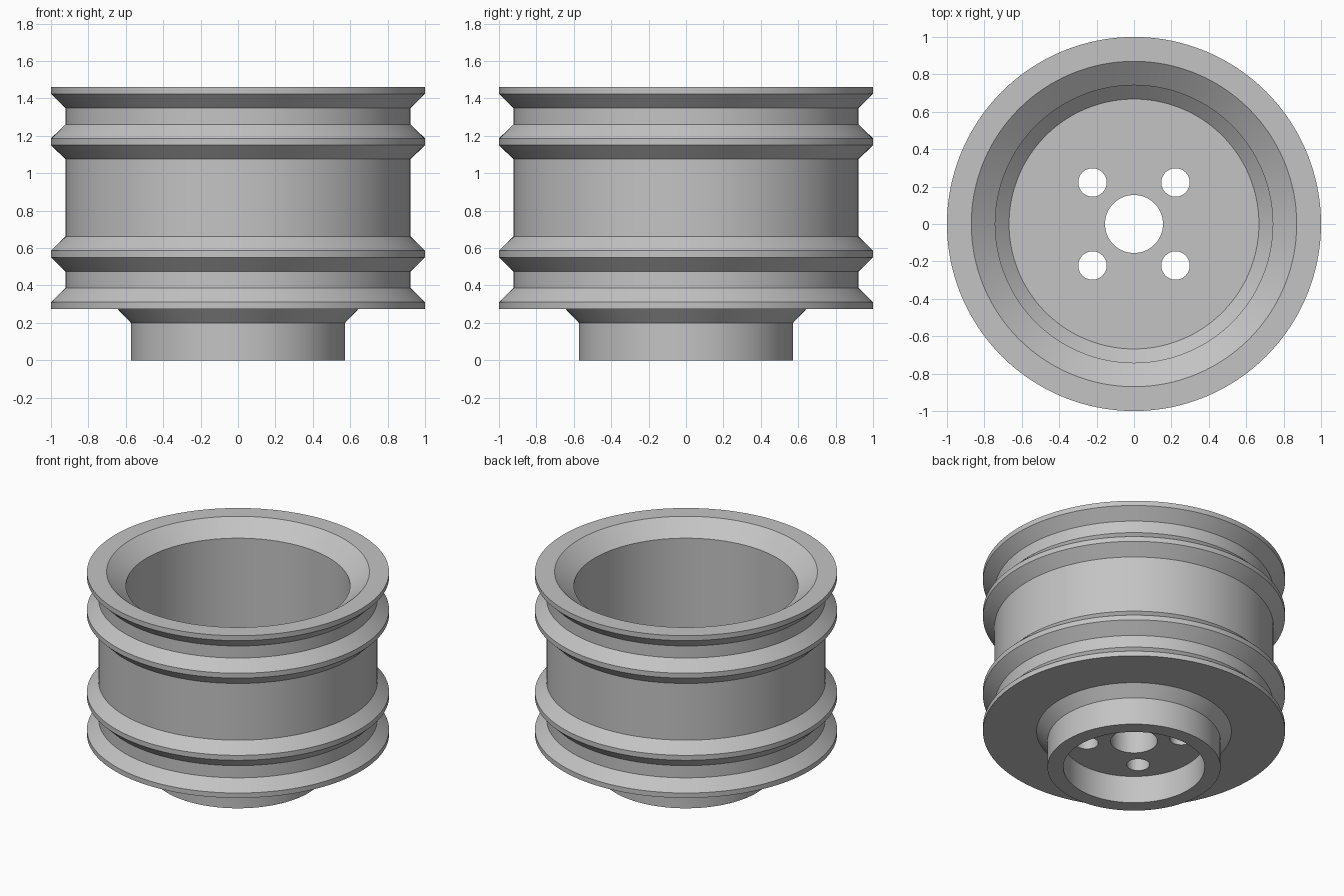
import bpy
import bmesh
import math

cube = bpy.data.objects.get("Cube")
if cube:
    bpy.data.objects.remove(cube, do_unlink=True)

metal = bpy.data.materials.new("satin grey metal")
metal.use_nodes = True
GREY = (0.55, 0.55, 0.55, 1)
metal.diffuse_color = GREY
metal.node_tree.nodes["Principled BSDF"].inputs["Base Color"].default_value = GREY

SEGMENTS = 128
RIM, GROOVE = 1.0, 0.923      # outer radii of flanges and grooves
BEVEL = 0.075                 # height of a sloping flange side
BASE, TOP = 0.275, 1.46       # drum underside and top
EDGE = 0.036                  # flat width of a flange


def lathe(name, profile):
    """Spin a closed (radius, height) outline around the z axis."""
    bm = bmesh.new()
    rings = []
    for i in range(SEGMENTS):
        a = 2 * math.pi * i / SEGMENTS
        rings.append([bm.verts.new((r * math.cos(a), r * math.sin(a), z))
                      for r, z in profile])
    n = len(profile)
    for i in range(SEGMENTS):
        here, there = rings[i], rings[(i + 1) % SEGMENTS]
        for j in range(n):
            k = (j + 1) % n
            bm.faces.new((here[j], there[j], there[k], here[k]))
    bmesh.ops.recalc_face_normals(bm, faces=bm.faces)
    mesh = bpy.data.meshes.new(name)
    bm.to_mesh(mesh)
    bm.free()
    obj = bpy.data.objects.new(name, mesh)
    bpy.context.collection.objects.link(obj)
    mesh.materials.append(metal)
    return obj


# Hub below the drum, with its recess and centre bore
hub = [(0.155, 0.2), (0.468, 0.2), (0.468, 0), (0.573, 0),
       (0.573, 0.2), (0.645, BASE)]

# Flanges and grooves up the outside
outside = [(RIM, BASE), (RIM, BASE + EDGE)]
outside += [(GROOVE, BASE + EDGE + BEVEL)]
for middle in (0.568, 1.168):
    outside += [(GROOVE, middle - EDGE / 2 - BEVEL), (RIM, middle - EDGE / 2),
                (RIM, middle + EDGE / 2), (GROOVE, middle + EDGE / 2 + BEVEL)]
outside += [(GROOVE, TOP - EDGE - BEVEL), (RIM, TOP - EDGE), (RIM, TOP)]

# Flared mouth, inner wall and floor
inside = [(0.87, TOP), (0.742, 1.36), (0.742, 0.51), (0.668, 0.44), (0.155, 0.44)]

pulley = lathe("pulley_drum", hub + outside + inside)

# Four bolt holes through the floor
for sx in (-1, 1):
    for sy in (-1, 1):
        bpy.ops.mesh.primitive_cylinder_add(
            vertices=48, radius=0.076, depth=0.6,
            location=(sx * 0.222, sy * 0.222, 0.35))
        cutter = bpy.context.object
        cutter.name = "bolt_hole_cutter"
        cutter.hide_render = True
        cutter.data.materials.append(metal)
        cut = pulley.modifiers.new("bolt hole", "BOOLEAN")
        cut.operation = "DIFFERENCE"
        cut.solver = "EXACT"
        cut.object = cutter
        bpy.context.view_layer.objects.active = pulley
        bpy.ops.object.modifier_apply(modifier=cut.name)
        bpy.data.objects.remove(cutter, do_unlink=True)

# Smooth round walls, crisp edges
bpy.ops.object.select_all(action="DESELECT")
pulley.select_set(True)
bpy.context.view_layer.objects.active = pulley
bpy.ops.object.shade_smooth_by_angle(angle=math.radians(30))
